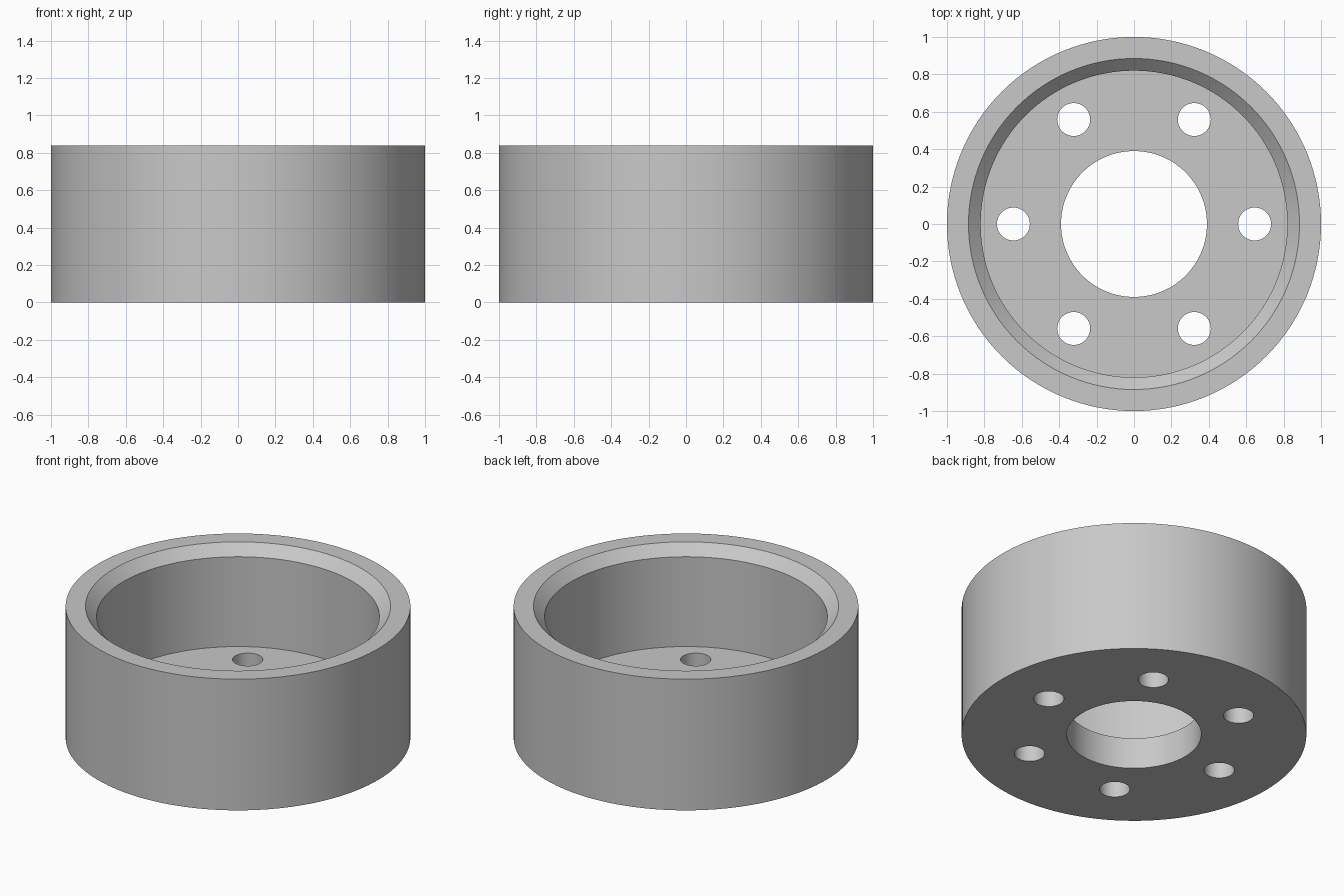
import bpy, bmesh, math
from mathutils import Matrix, Vector

cube = bpy.data.objects.get("Cube")
if cube:
    bpy.data.objects.remove(cube, do_unlink=True)

HEIGHT, FLOOR = 0.84, 0.2
BORE, WALL, LIP = 0.39, 0.82, 0.885
BOLT_CIRCLE, BOLT_RADIUS, BOLTS = 0.645, 0.088, 6
SEGMENTS = 128

# Plain grey metal
grey = bpy.data.materials.new("grey_metal")
grey.use_nodes = True
colour = (0.58, 0.58, 0.58, 1)
grey.diffuse_color = colour
grey.node_tree.nodes["Principled BSDF"].inputs["Base Color"].default_value = colour


def make_object(name, bm):
    bmesh.ops.recalc_face_normals(bm, faces=bm.faces)
    mesh = bpy.data.meshes.new(name)
    bm.to_mesh(mesh)
    bm.free()
    mesh.materials.append(grey)
    obj = bpy.data.objects.new(name, mesh)
    bpy.context.collection.objects.link(obj)
    return obj


# Cup body: closed cross-section turned round the vertical axis
profile = [(BORE, 0), (1, 0), (1, HEIGHT), (LIP, HEIGHT),
           (WALL, HEIGHT - (LIP - WALL)), (WALL, FLOOR), (BORE, FLOOR)]
bm = bmesh.new()
verts = [bm.verts.new((r, 0, z)) for r, z in profile]
edges = [bm.edges.new((v, verts[(i + 1) % len(verts)])) for i, v in enumerate(verts)]
bmesh.ops.spin(bm, geom=verts + edges, cent=(0, 0, 0), axis=(0, 0, 1),
               angle=math.tau, steps=SEGMENTS, use_duplicate=False)
bmesh.ops.remove_doubles(bm, verts=bm.verts, dist=0.0001)
body = make_object("flanged_cup", bm)

# Bolt holes through the floor
bm = bmesh.new()
for i in range(BOLTS):
    angle = math.tau * i / BOLTS
    centre = Vector((math.cos(angle), math.sin(angle), 0)) * BOLT_CIRCLE
    centre.z = FLOOR / 2
    bmesh.ops.create_cone(bm, cap_ends=True, segments=48, radius1=BOLT_RADIUS,
                          radius2=BOLT_RADIUS, depth=FLOOR * 2,
                          matrix=Matrix.Translation(centre))
cutter = make_object("bolt_hole_cutter", bm)
cutter.hide_render = True

bpy.context.view_layer.objects.active = body
body.select_set(True)
cut = body.modifiers.new("bolt_holes", 'BOOLEAN')
cut.operation = 'DIFFERENCE'
cut.solver = 'EXACT'
cut.object = cutter
bpy.ops.object.modifier_apply(modifier=cut.name)
bpy.data.objects.remove(cutter, do_unlink=True)

# Smooth round walls, crisp rims
for obj in bpy.context.selected_objects:
    obj.select_set(obj == body)
bpy.ops.object.shade_smooth_by_angle(angle=math.radians(30))
